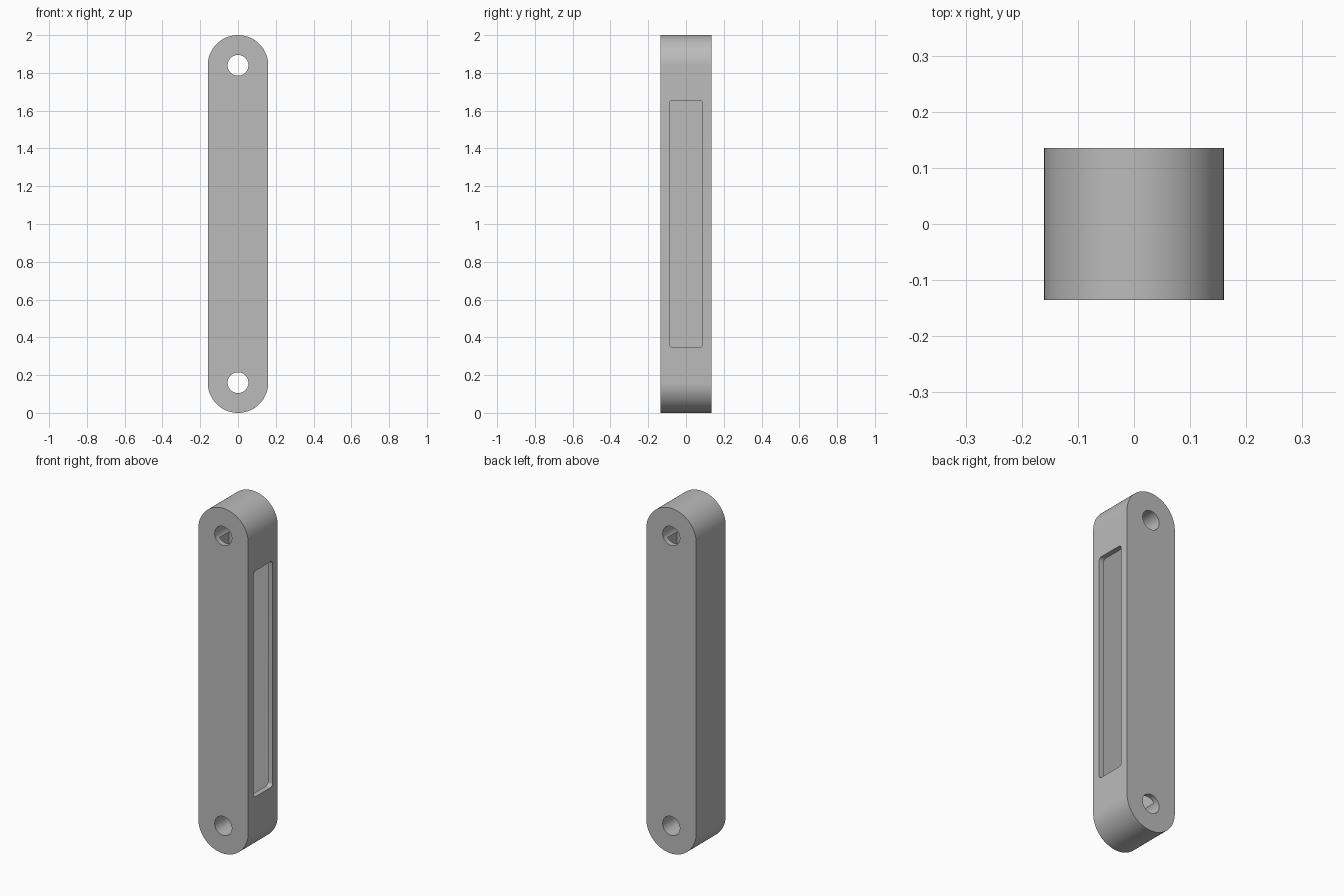
import bpy
import math
from mathutils import Matrix

cube = bpy.data.objects.get("Cube")
if cube:
    bpy.data.objects.remove(cube, do_unlink=True)

HALF_W, HALF_D = 0.16, 0.135      # body half width (x) and half depth (y)
LOW, HIGH = HALF_W, 2 - HALF_W    # heights of the end centres
HOLE_R = 0.055
WALL = 0.03

grey = bpy.data.materials.new("plain grey")
grey.use_nodes = True
colour = (0.5, 0.5, 0.5, 1)
grey.diffuse_color = colour
grey.node_tree.nodes["Principled BSDF"].inputs["Base Color"].default_value = colour


def rounded_outline(half_w, low, high, radius, steps):
    """Rounded rectangle, counter-clockwise, as (across, up) pairs."""
    inner = half_w - radius
    corners = [(inner, high - radius), (-inner, high - radius),
               (-inner, low + radius), (inner, low + radius)]
    points = []
    for quarter, (cx, cz) in enumerate(corners):
        for i in range(steps + 1):
            a = math.pi / 2 * (quarter + i / steps)
            p = (cx + radius * math.cos(a), cz + radius * math.sin(a))
            if not points or math.dist(p, points[-1]) > 1e-5:
                points.append(p)
    if math.dist(points[0], points[-1]) < 1e-5:
        points.pop()
    return points


def prism(name, outline, start, end, turn=0):
    """Extrude an outline along y, then turn it about z."""
    n = len(outline)
    verts = [(u, y, v) for y in (start, end) for u, v in outline]
    faces = [tuple(range(n)), tuple(reversed(range(n, 2 * n)))]
    faces += [(i, i + n, (i + 1) % n + n, (i + 1) % n) for i in range(n)]
    mesh = bpy.data.meshes.new(name)
    mesh.from_pydata(verts, [], faces)
    mesh.transform(Matrix.Rotation(turn, 4, "Z"))
    mesh.materials.append(grey)
    obj = bpy.data.objects.new(name, mesh)
    bpy.context.collection.objects.link(obj)
    return obj


# Round-ended body
body = prism("link_body", rounded_outline(HALF_W, 0, 2, HALF_W, 32), -HALF_D, HALF_D)

# Hollow inside, which breaks into the pin holes
cavity_outline = [(HALF_W - WALL, 1.807), (WALL - HALF_W, 1.807),
                  (WALL - HALF_W, 0.193), (HALF_W - WALL, 0.193)]
cutters = [prism("cavity_cutter", cavity_outline, WALL - HALF_D, HALF_D - WALL)]

# Rounded window through the left wall
cutters.append(prism("window_cutter", rounded_outline(0.088, 0.347, 1.655, 0.02, 8),
                     -0.2, -0.1, math.pi / 2))

# Pin holes at both ends
for z in (LOW, HIGH):
    ring = rounded_outline(HOLE_R, z - HOLE_R, z + HOLE_R, HOLE_R, 12)
    cutters.append(prism("pin_hole_cutter", ring, -0.2, 0.2))

bpy.ops.object.select_all(action="DESELECT")
body.select_set(True)
bpy.context.view_layer.objects.active = body
for cutter in cutters:
    cutter.hide_render = True
    cut = body.modifiers.new("cut", "BOOLEAN")
    cut.operation = "DIFFERENCE"
    cut.solver = "EXACT"
    cut.object = cutter
    bpy.ops.object.modifier_apply(modifier=cut.name)
    bpy.data.objects.remove(cutter, do_unlink=True)

bpy.ops.object.shade_smooth_by_angle(angle=math.radians(30))
